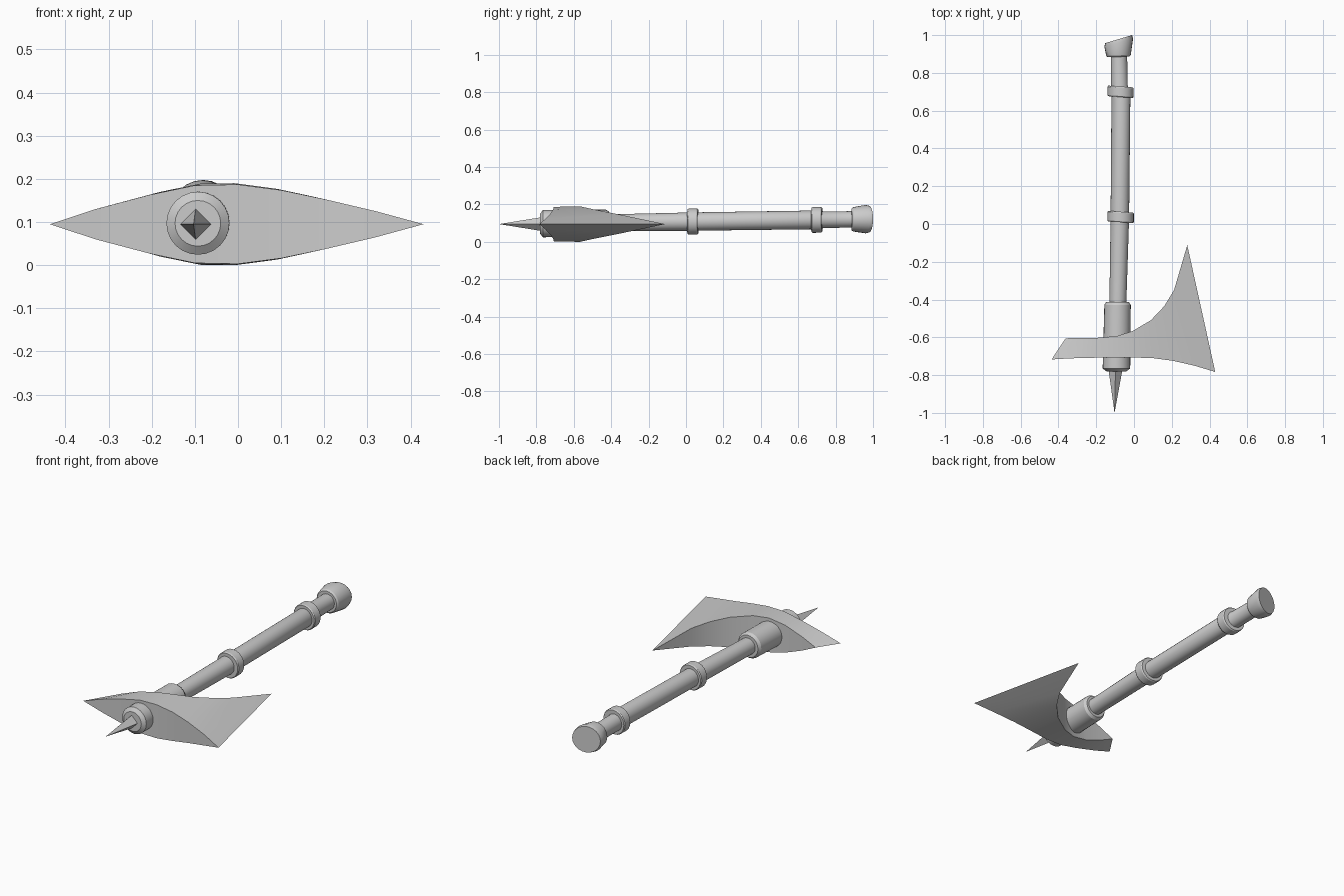
import bpy, bmesh, math
from mathutils import Vector

if "Cube" in bpy.data.objects:
    bpy.data.objects.remove(bpy.data.objects["Cube"])


def add_object(name, bm, smooth=True):
    bmesh.ops.recalc_face_normals(bm, faces=bm.faces)
    mesh = bpy.data.meshes.new(name)
    bm.to_mesh(mesh)
    bm.free()
    ob = bpy.data.objects.new(name, mesh)
    bpy.context.collection.objects.link(ob)
    if smooth:
        bpy.ops.object.select_all(action='DESELECT')
        ob.select_set(True)
        bpy.context.view_layer.objects.active = ob
        bpy.ops.object.shade_smooth_by_angle(angle=math.radians(30))
    return ob


def axis_z(y):
    # the shaft rises slightly towards the pommel
    return 0.108 + 0.014 * y


def lathe(name, sections, n=24):
    """Capped tube along y; each section is (x, y, radius, slope of the cut)."""
    bm = bmesh.new()
    rings = []
    for x, y, r, slope in sections:
        ring = []
        for i in range(n):
            a = math.tau * i / n
            dx = r * math.cos(a)
            ring.append(bm.verts.new((x + dx, y + slope * dx, axis_z(y) + r * math.sin(a))))
        rings.append(ring)
    for a, b in zip(rings, rings[1:]):
        for i in range(n):
            j = (i + 1) % n
            bm.faces.new((a[i], a[j], b[j], b[i]))
    bm.faces.new(rings[0])
    bm.faces.new(rings[-1])
    return add_object(name, bm)


# Shaft: lower grip, upper grip and the neck under the pommel
lathe("shaft", [(-0.087, -0.76, 0.045, 0), (-0.085, -0.40, 0.045, 0), (-0.075, 0.03, 0.049, 0),
                (-0.069, 0.70, 0.050, 0), (-0.078, 0.73, 0.045, 0), (-0.080, 0.92, 0.043, 0)])

# Head socket with chamfered ends
lathe("head_socket", [(-0.093, -0.780, 0.053, 0), (-0.093, -0.765, 0.073, 0),
                      (-0.087, -0.428, 0.070, 0), (-0.087, -0.413, 0.060, 0)])

# Binding rings, slightly skewed
for name, x, y, r in (("lower_ring", -0.071, 0.037, 0.070), ("upper_ring", -0.071, 0.700, 0.069)):
    lathe(name, [(x, y - 0.028, r - 0.004, -0.07), (x, y - 0.022, r, -0.07),
                 (x, y + 0.022, r, -0.07), (x, y + 0.028, r - 0.004, -0.07)])

# Flared pommel with a slanted end
lathe("pommel", [(-0.082, 0.885, 0.058, 0.03), (-0.082, 0.893, 0.065, 0.03),
                 (-0.081, 0.960, 0.076, 0.28), (-0.081, 0.979, 0.071, 0.3)])

# Four-sided front spike
bm = bmesh.new()
c = Vector((-0.098, -0.77, 0.095))
base = [bm.verts.new(c + Vector(d) * 0.037) for d in ((1, 0, 0), (0, 0, 1), (-1, 0, 0), (0, 0, -1))]
tip = bm.verts.new((-0.103, -1.0, 0.095))
bm.faces.new(base)
for i in range(4):
    bm.faces.new((base[i], base[(i + 1) % 4], tip))
add_object("front_spike", bm, smooth=False)

# Axe blade: (x, y, half thickness) along the front and rear edges
front = [(-0.436, -0.717, 0), (-0.330, -0.711, 0.035), (-0.205, -0.708, 0.068), (-0.100, -0.707, 0.090),
         (0.0, -0.707, 0.092), (0.100, -0.710, 0.079), (0.205, -0.724, 0.057), (0.320, -0.750, 0.030),
         (0.430, -0.783, 0)]
rear = [(-0.362, -0.605, 0), (-0.280, -0.604, 0.038), (-0.180, -0.602, 0.075), (-0.087, -0.592, 0.094),
        (-0.008, -0.567, 0.095), (0.090, -0.509, 0.082), (0.160, -0.435, 0.067), (0.212, -0.350, 0.050),
        (0.282, -0.112, 0)]
bm = bmesh.new()


def edge_row(points, side):
    return [bm.verts.new((x, y, 0.095 + side * h)) for x, y, h in points]


ft, rt, fb, rb = edge_row(front, 1), edge_row(rear, 1), edge_row(front, -1), edge_row(rear, -1)
for a, b in ((ft, rt), (rb, fb), (fb, ft), (rt, rb)):
    for i in range(len(front) - 1):
        bm.faces.new((a[i], a[i + 1], b[i + 1], b[i]))
bmesh.ops.remove_doubles(bm, verts=bm.verts, dist=0.0005)
add_object("axe_blade", bm)
